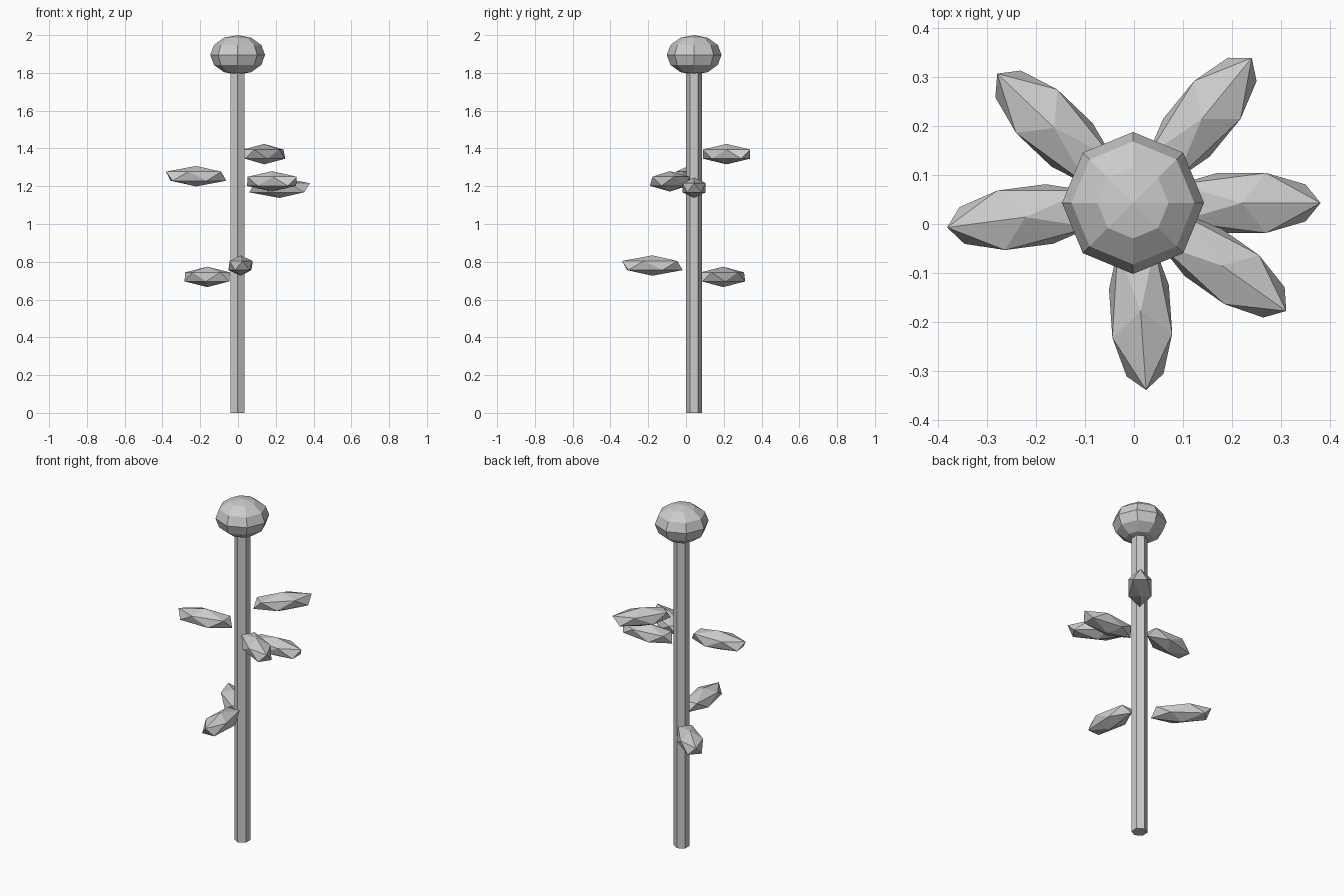
import bpy
from math import radians, cos, sin

if "Cube" in bpy.data.objects:
    bpy.data.objects.remove(bpy.data.objects["Cube"])

CX, CY = -0.002, 0.043  # stem axis

# Hexagonal stem
bpy.ops.mesh.primitive_cylinder_add(vertices=6, radius=0.043, depth=1.82, location=(CX, CY, 0.91))
bpy.context.object.name = "stem"

# Flattened low-poly flower head
bpy.ops.mesh.primitive_uv_sphere_add(segments=8, ring_count=6, radius=1, location=(CX, CY, 1.895))
head = bpy.context.object
head.name = "flower_head"
head.scale = (0.145, 0.145, 0.105)


# Leaf: stretched icosahedron pointing away from the stem
def leaf(i, angle, z, dist=0.222):
    a = radians(angle)
    bpy.ops.mesh.primitive_ico_sphere_add(
        subdivisions=1, radius=1,
        location=(CX + dist * cos(a), CY + dist * sin(a), z), rotation=(0, 0, a))
    ob = bpy.context.object
    ob.name = f"leaf_{i}"
    ob.scale = (0.18, 0.072, 0.054)


for i, (angle, z) in enumerate([(50.7, 1.37), (187.5, 1.253), (-35.2, 1.226),
                                (0, 1.192), (-86, 0.78), (136.4, 0.72)], 1):
    leaf(i, angle, z)
